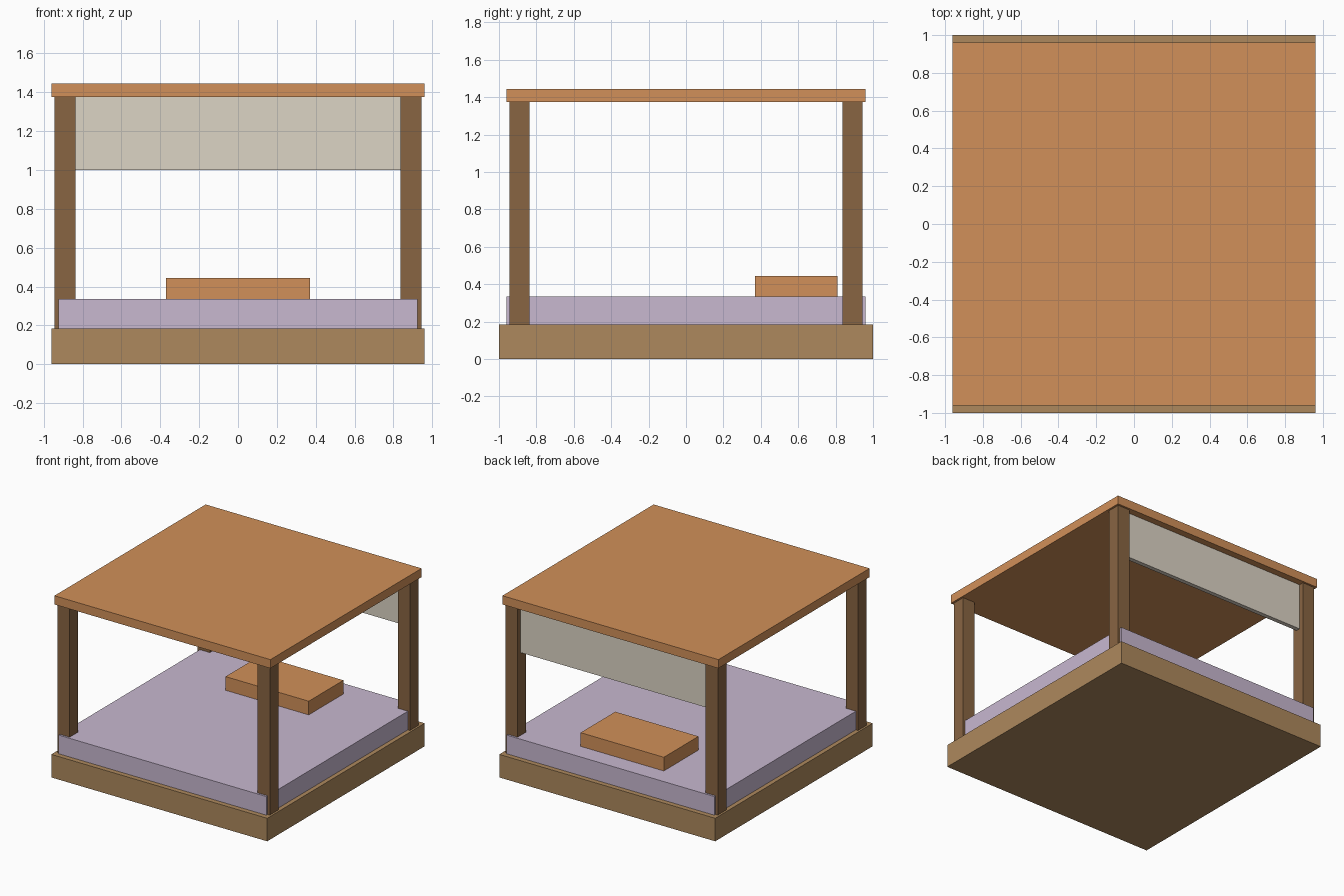
import bpy
import bmesh
from mathutils import Vector

if "Cube" in bpy.data.objects:
    bpy.data.objects.remove(bpy.data.objects["Cube"])


def material(name, rgb):
    m = bpy.data.materials.new(name)
    m.diffuse_color = (*rgb, 1)
    m.use_nodes = True
    m.node_tree.nodes["Principled BSDF"].inputs["Base Color"].default_value = m.diffuse_color
    return m


orange = material("orange_wood", (0.64, 0.28, 0.10))
tan = material("tan_wood", (0.42, 0.25, 0.11))
brown = material("brown_wood", (0.25, 0.13, 0.055))
lavender = material("lavender_fabric", (0.58, 0.48, 0.63))
cream = material("cream_panel", (0.72, 0.66, 0.56))


def box(name, lo, hi, mat):
    """Axis-aligned box between two corners."""
    lo, hi = Vector(lo), Vector(hi)
    bm = bmesh.new()
    bmesh.ops.create_cube(bm, size=1)
    bmesh.ops.scale(bm, vec=hi - lo, verts=bm.verts)
    mesh = bpy.data.meshes.new(name)
    bm.to_mesh(mesh)
    bm.free()
    mesh.materials.append(mat)
    obj = bpy.data.objects.new(name, mesh)
    obj.location = (lo + hi) / 2
    bpy.context.collection.objects.link(obj)
    return obj


# Bed frame, mattress and pillow
box("bed_base", (-0.96, -1, 0), (0.96, 1, 0.185), tan)
box("mattress", (-0.925, -0.96, 0.185), (0.925, 0.96, 0.335), lavender)
box("pillow", (-0.37, 0.37, 0.335), (0.37, 0.81, 0.445), orange)

# Four corner posts
for sx, side in ((-1, "left"), (1, "right")):
    for sy, end in ((-1, "front"), (1, "back")):
        x, y = sx * 0.89, sy * 0.89
        box(f"{end}_{side}_post", (x - 0.054, y - 0.054, 0.185),
            (x + 0.054, y + 0.054, 1.375), brown)

# Canopy roof and hanging panel between the back posts
box("canopy", (-0.96, -0.96, 1.375), (0.96, 0.96, 1.445), orange)
box("back_panel", (-0.836, 0.87, 1.0), (0.836, 0.905, 1.375), cream)
